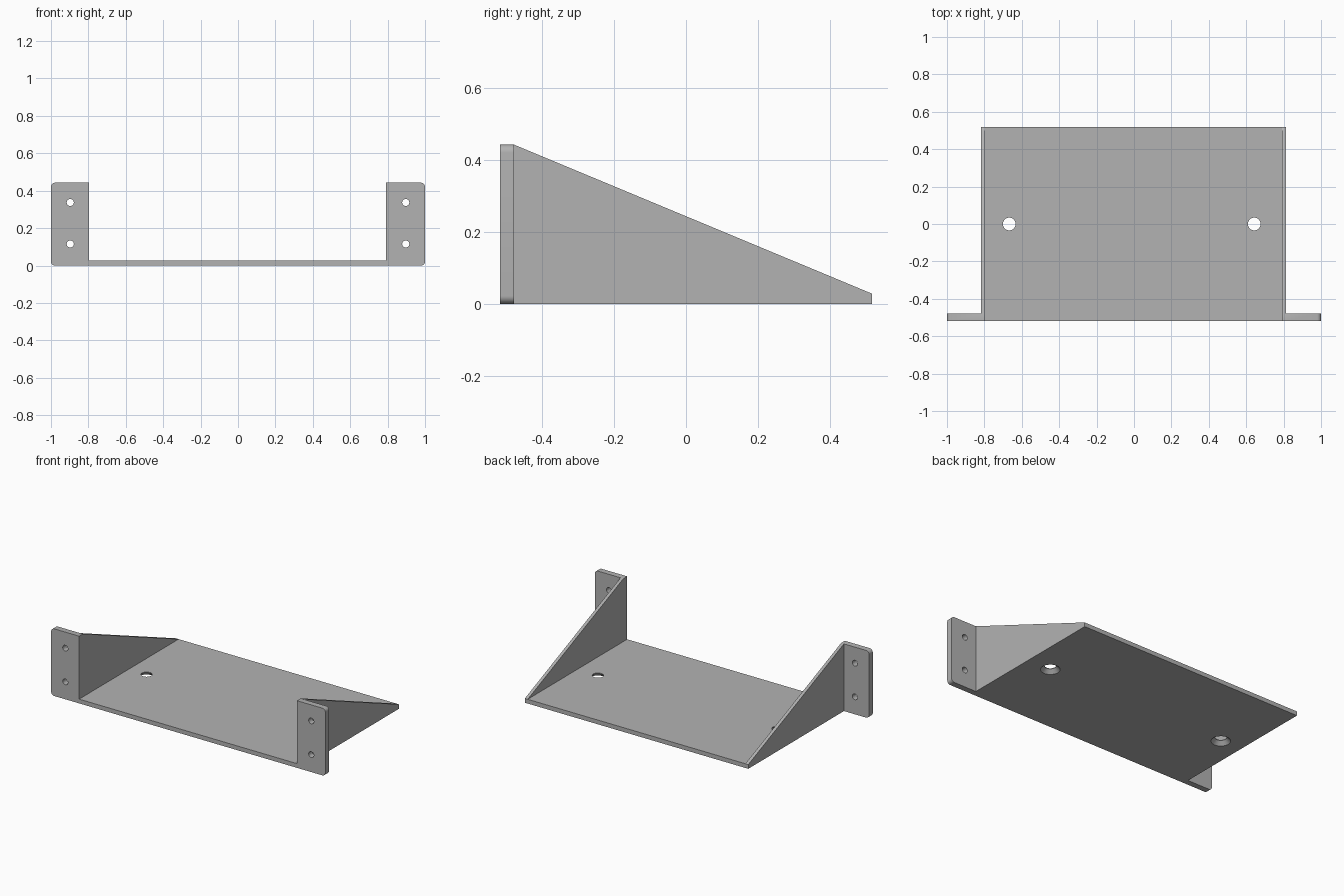
import bpy
import bmesh
from math import cos, sin, pi
from mathutils import Vector

if "Cube" in bpy.data.objects:
    bpy.data.objects.remove(bpy.data.objects["Cube"], do_unlink=True)

grey = bpy.data.materials.new("plain grey")
grey.use_nodes = True
grey.diffuse_color = (0.45, 0.45, 0.45, 1)
grey.node_tree.nodes["Principled BSDF"].inputs["Base Color"].default_value = (0.45, 0.45, 0.45, 1)

DEPTH = 0.518      # half depth, front to back
HEIGHT = 0.443
PLATE = 0.028      # base plate thickness
EAR_BACK = -0.479
CORNER = 0.022


def finish(name, bm):
    bmesh.ops.recalc_face_normals(bm, faces=bm.faces)
    mesh = bpy.data.meshes.new(name)
    bm.to_mesh(mesh)
    bm.free()
    mesh.materials.append(grey)
    obj = bpy.data.objects.new(name, mesh)
    bpy.context.collection.objects.link(obj)
    return obj


def prism(name, outline, offset):
    """Extrude a closed outline along the offset vector."""
    bm = bmesh.new()
    face = bm.faces.new([bm.verts.new(p) for p in outline])
    moved = bmesh.ops.extrude_face_region(bm, geom=[face])["geom"]
    bmesh.ops.translate(bm, vec=offset,
                        verts=[g for g in moved if isinstance(g, bmesh.types.BMVert)])
    return finish(name, bm)


def lathe(name, centre, axis, rings, sides=32):
    """Round solid from (distance along axis, radius) rings."""
    bm = bmesh.new()
    turn = Vector((0, 0, 1)).rotation_difference(Vector(axis))
    loops = []
    for h, r in rings:
        loops.append([bm.verts.new(Vector(centre) + turn @ Vector(
            (r * cos(2 * pi * i / sides), r * sin(2 * pi * i / sides), h)))
            for i in range(sides)])
    for a, b in zip(loops, loops[1:]):
        for i in range(sides):
            j = (i + 1) % sides
            bm.faces.new((a[i], a[j], b[j], b[i]))
    bm.faces.new(loops[0])
    bm.faces.new(loops[-1])
    return finish(name, bm)


def combine(target, tool, operation):
    mod = target.modifiers.new("combine", 'BOOLEAN')
    mod.operation = operation
    mod.solver = 'EXACT'
    mod.object = tool
    bpy.context.view_layer.objects.active = target
    bpy.ops.object.modifier_apply(modifier=mod.name)
    bpy.data.objects.remove(tool, do_unlink=True)


# Base plate
bracket = prism("mounting_bracket",
                [(-0.806, -DEPTH, 0), (0.804, -DEPTH, 0),
                 (0.804, DEPTH, 0), (-0.806, DEPTH, 0)], (0, 0, PLATE))

for side, inner, outer in ((-1, -0.796, -0.817), (1, 0.792, 0.813)):
    # Sloping side wall
    wall = prism("side_wall",
                 [(inner, -DEPTH, 0), (inner, DEPTH, 0), (inner, DEPTH, PLATE),
                  (inner, EAR_BACK, HEIGHT), (inner, -DEPTH, HEIGHT)],
                 (outer - inner, 0, 0))
    combine(bracket, wall, 'UNION')

    # Mounting ear with rounded outer corners
    middle = (inner + outer) / 2
    outline = [(middle, -DEPTH, HEIGHT), (middle, -DEPTH, 0)]
    for z, start in ((CORNER, -pi / 2), (HEIGHT - CORNER, 0)):
        for i in range(9):
            a = start + i * pi / 16
            outline.append((side * (1 - CORNER + CORNER * cos(a)), -DEPTH,
                            z + CORNER * sin(a)))
    ear = prism("mounting_ear", outline, (0, EAR_BACK + DEPTH, 0))
    combine(bracket, ear, 'UNION')

    # Screw holes through the ear
    for z in (0.115, 0.337):
        hole = lathe("ear_hole", (side * 0.897, -0.5, z), (0, 1, 0),
                     [(-0.1, 0.019), (0.1, 0.019)])
        combine(bracket, hole, 'DIFFERENCE')

# Countersunk holes in the plate, wide end underneath
for x in (-0.667, 0.643):
    hole = lathe("plate_hole", (x, 0, 0), (0, 0, 1),
                 [(-0.01, 0.068), (0.024, 0.034), (0.1, 0.034)])
    combine(bracket, hole, 'DIFFERENCE')

bpy.ops.object.select_all(action='DESELECT')
bracket.select_set(True)
bpy.context.view_layer.objects.active = bracket
bpy.ops.object.shade_smooth_by_angle(angle=pi / 6)
